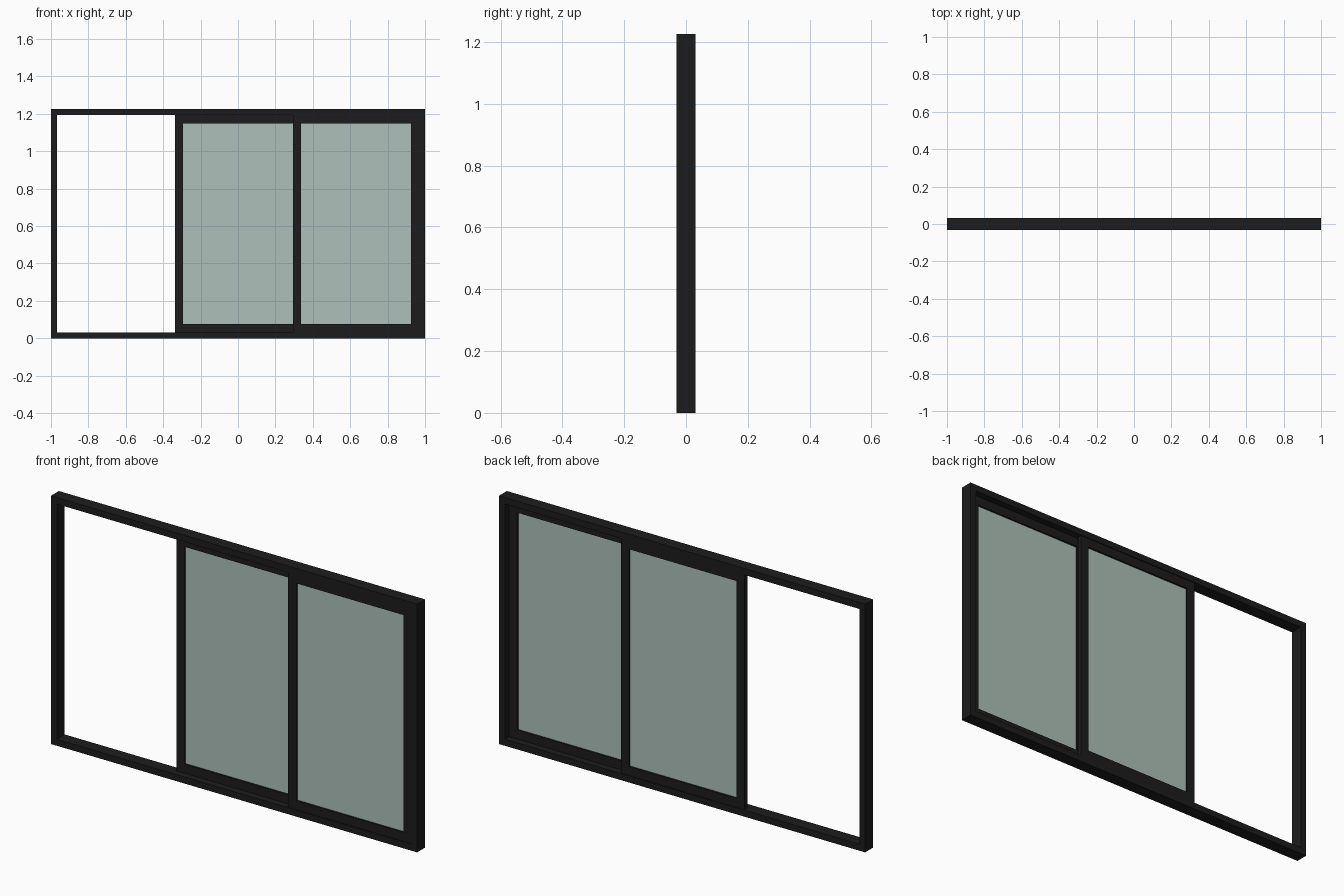
import bpy, bmesh

if "Cube" in bpy.data.objects:
    bpy.data.objects.remove(bpy.data.objects["Cube"])


def material(name, rgba):
    m = bpy.data.materials.new(name)
    m.diffuse_color = rgba
    m.use_nodes = True
    m.node_tree.nodes["Principled BSDF"].inputs["Base Color"].default_value = m.diffuse_color
    return m


BLACK = material("black_aluminium", (0.012, 0.012, 0.012, 1))
GLASS = material("tinted_glass", (0.42, 0.53, 0.48, 0.6))


def finish(name, bm, mat):
    bmesh.ops.recalc_face_normals(bm, faces=bm.faces)
    me = bpy.data.meshes.new(name)
    bm.to_mesh(me)
    bm.free()
    me.materials.append(mat)
    ob = bpy.data.objects.new(name, me)
    bpy.context.collection.objects.link(ob)
    return ob


def ring(name, x0, x1, z0, z1, y0, y1, w):
    """Rectangular frame with mitred corners and bar width w."""
    bm = bmesh.new()
    loops = []
    for inset, y in ((0, y0), (w, y0), (w, y1), (0, y1)):
        a, b, c, d = x0 + inset, x1 - inset, z0 + inset, z1 - inset
        loops.append([bm.verts.new((x, y, z)) for x, z in
                      ((a, c), (b, c), (b, d), (a, d))])
    for i in range(4):
        p, q = loops[i], loops[(i + 1) % 4]
        for j in range(4):
            k = (j + 1) % 4
            bm.faces.new((p[j], p[k], q[k], q[j]))
    return finish(name, bm, BLACK)


def box(name, x0, x1, y0, y1, z0, z1, mat):
    bm = bmesh.new()
    bmesh.ops.create_cube(bm, size=1)
    for v in bm.verts:
        v.co = ((x0 + x1) / 2 + v.co.x * (x1 - x0),
                (y0 + y1) / 2 + v.co.y * (y1 - y0),
                (z0 + z1) / 2 + v.co.z * (z1 - z0))
    return finish(name, bm, mat)


H, D, T, BAR = 1.225, 0.031, 0.032, 0.044

# Outer frame, open on the left third
ring("outer_frame", -1, 1, 0, H, -D, D, T)

# Two sashes on separate tracks, overlapping at the meeting stile
for name, x0, x1, y0, y1 in (("middle_sash", -0.338, 0.337, 0.003, 0.027),
                             ("right_sash", 0.293, 1 - T, -0.027, -0.003)):
    ring(name + "_frame", x0, x1, T, H - T, y0, y1, BAR)
    yc = (y0 + y1) / 2
    box(name + "_glass", x0 + BAR, x1 - BAR, yc - 0.003, yc + 0.003,
        T + BAR, H - T - BAR, GLASS)
